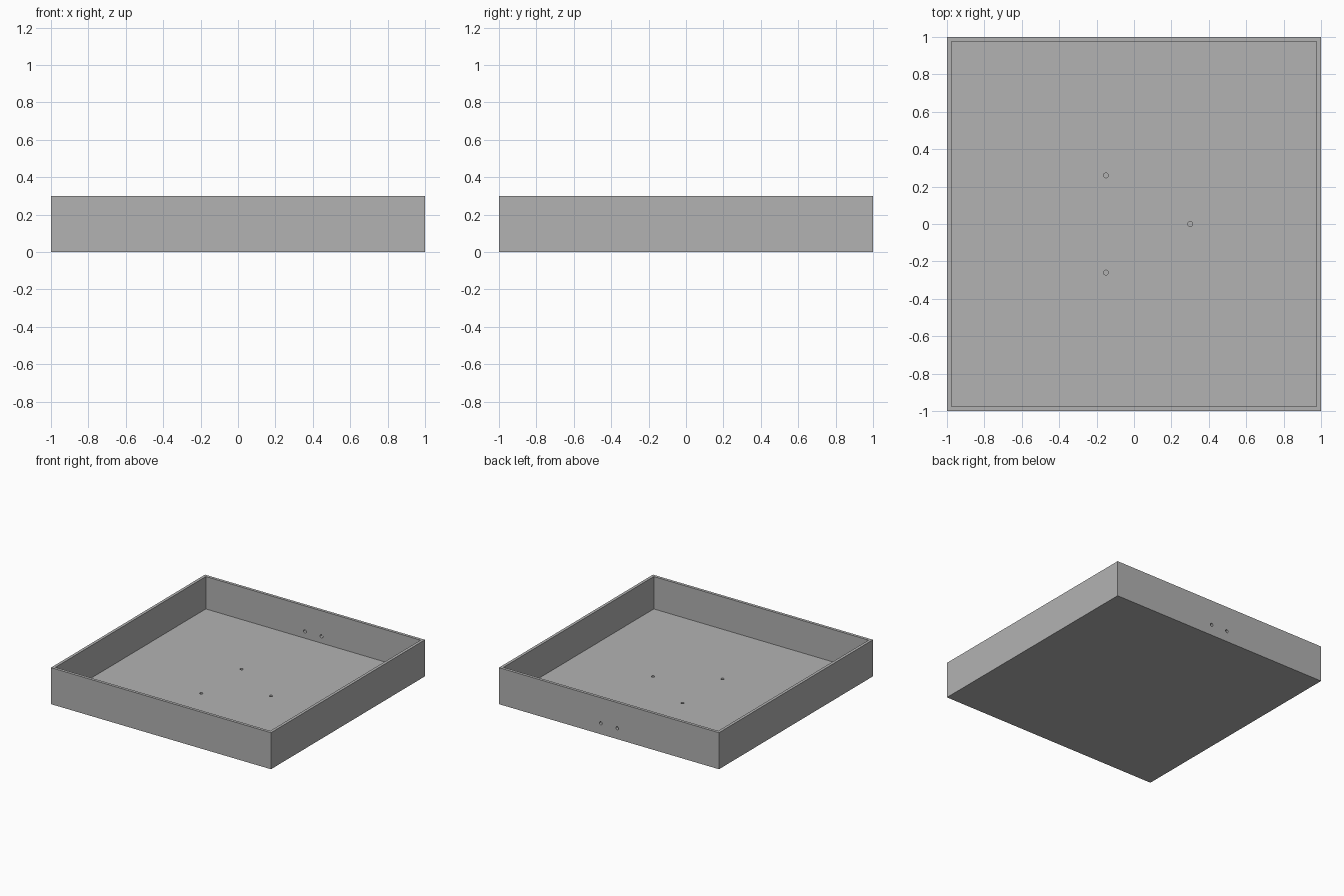
import bpy, bmesh, math
from mathutils import Matrix, Vector

WALL, FLOOR, HEIGHT = 0.034, 0.034, 0.3
INNER = 1 - WALL

if "Cube" in bpy.data.objects:
    bpy.data.objects.remove(bpy.data.objects["Cube"])

# Plain grey material
grey = bpy.data.materials.new("plain_grey")
grey.use_nodes = True
colour = (0.448, 0.448, 0.448, 1)
grey.diffuse_color = colour
for node in grey.node_tree.nodes:
    if node.type == 'BSDF_PRINCIPLED':
        node.inputs["Base Color"].default_value = colour


def add_object(name, bm):
    bmesh.ops.recalc_face_normals(bm, faces=bm.faces[:])
    mesh = bpy.data.meshes.new(name)
    bm.to_mesh(mesh)
    bm.free()
    mesh.materials.append(grey)
    obj = bpy.data.objects.new(name, mesh)
    bpy.context.scene.collection.objects.link(obj)
    return obj


def add_box(bm, low, high, turn=Matrix()):
    low, high = Vector(low), Vector(high)
    place = Matrix.Translation((low + high) / 2) @ Matrix.Diagonal((high - low).to_4d())
    bmesh.ops.create_cube(bm, size=1, matrix=turn @ place)


def add_cylinder(bm, centre, radius, depth, turn=Matrix()):
    bmesh.ops.create_cone(bm, cap_ends=True, segments=20, radius1=radius, radius2=radius,
                          depth=depth, matrix=Matrix.Translation(centre) @ turn)


# Open tray: a block whose top is inset and pushed down to the floor
bm = bmesh.new()
add_box(bm, (-1, -1, 0), (1, 1, HEIGHT))
top = max(bm.faces, key=lambda f: f.calc_center_median().z)
bmesh.ops.inset_region(bm, faces=[top], thickness=WALL)
inner = bmesh.ops.extrude_face_region(bm, geom=[top])["geom"]
bmesh.ops.translate(bm, verts=[g for g in inner if isinstance(g, bmesh.types.BMVert)],
                    vec=(0, 0, FLOOR - HEIGHT))
if top.is_valid:
    bmesh.ops.delete(bm, geom=[top], context='FACES_ONLY')
tray = add_object("tray", bm)

bm = bmesh.new()
# Narrow slots down the inside of each wall, open at the rim
for side in range(4):
    turn = Matrix.Rotation(side * math.pi / 2, 4, 'Z')
    for i in range(8):
        x = -0.755 + 0.22 * i
        add_box(bm, (x - 0.004, INNER - 0.02, 0.063), (x + 0.004, INNER + 0.006, 0.4), turn)

# Blind screw holes in the floor
for i in range(3):
    a = i * math.tau / 3
    add_cylinder(bm, (0.3 * math.cos(a), 0.3 * math.sin(a), FLOOR), 0.013, 0.04)

# Two cable holes through the back wall
lie = Matrix.Rotation(math.pi / 2, 4, 'X')
for x in (-0.075, 0.075):
    add_cylinder(bm, (x, 1 - WALL / 2, 0.09), 0.013, 0.1, lie)
cutter = add_object("hole_cutter", bm)
cutter.hide_render = True

# Cut the slots and holes, then discard the cutter
cut = tray.modifiers.new("slots_and_holes", 'BOOLEAN')
cut.object = cutter
cut.operation = 'DIFFERENCE'
cut.solver = 'EXACT'
bpy.context.view_layer.update()
result = bpy.data.meshes.new_from_object(tray.evaluated_get(bpy.context.evaluated_depsgraph_get()))
tray.modifiers.clear()
tray.data = result
bpy.data.objects.remove(cutter)
